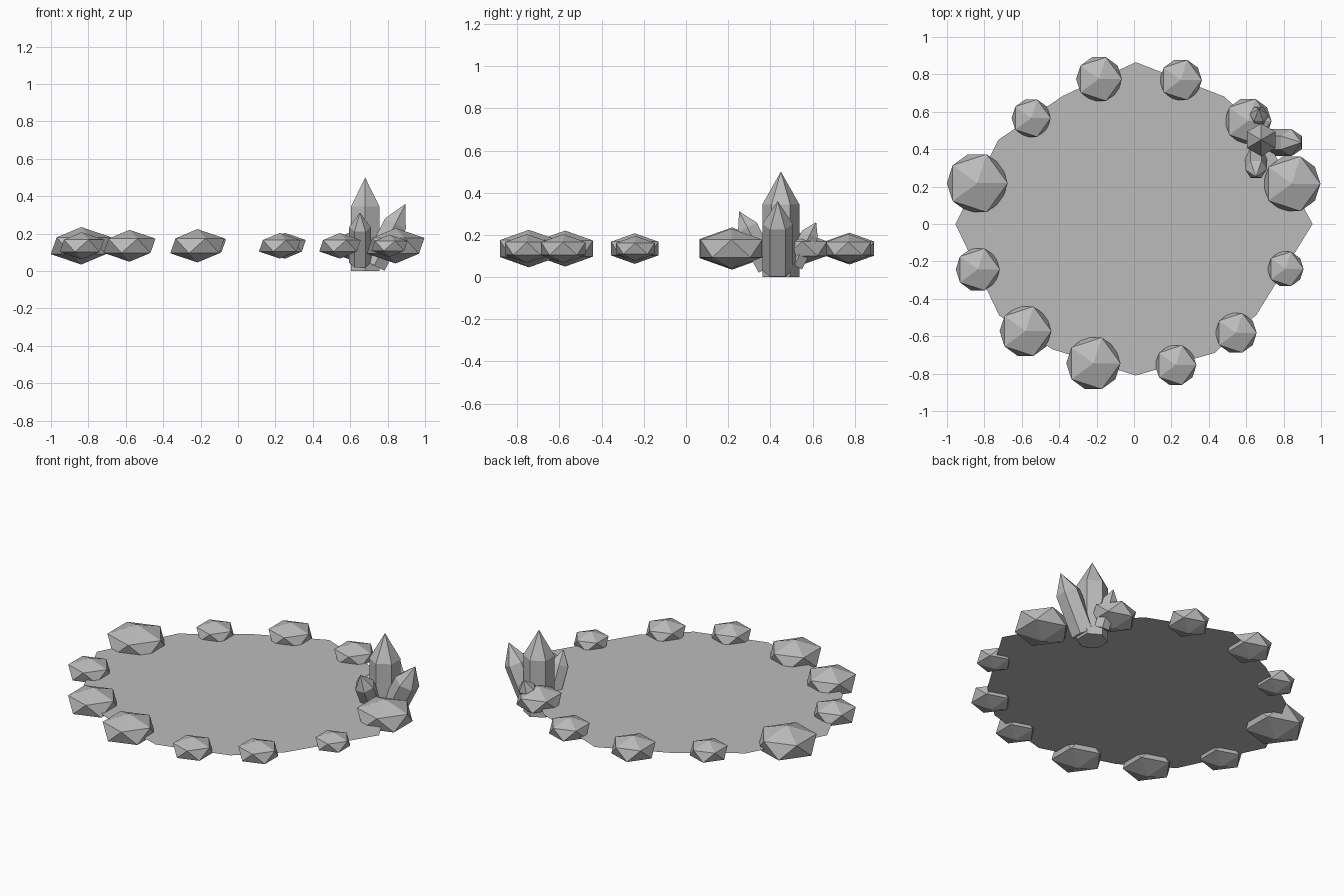
import bpy
import bmesh
from math import sin, cos, pi, radians
from mathutils import Matrix, Vector

cube = bpy.data.objects.get("Cube")
if cube:
    bpy.data.objects.remove(cube, do_unlink=True)

grey = bpy.data.materials.new("stone grey")
grey.use_nodes = True
GREY = (0.5, 0.5, 0.5, 1)
grey.diffuse_color = GREY
grey.node_tree.nodes["Principled BSDF"].inputs["Base Color"].default_value = GREY


def finish(bm, name, matrix):
    """Turn a bmesh into a flat-shaded object at the given placement."""
    mesh = bpy.data.meshes.new(name)
    bm.to_mesh(mesh)
    bm.free()
    mesh.materials.append(grey)
    obj = bpy.data.objects.new(name, mesh)
    obj.matrix_world = matrix
    bpy.context.collection.objects.link(obj)


def stone(name, x, y, radius):
    bm = bmesh.new()
    bmesh.ops.create_icosphere(bm, subdivisions=1, radius=radius)
    bmesh.ops.scale(bm, vec=(1, 1, 0.55), verts=bm.verts)
    finish(bm, name, Matrix.Translation((x, y, 0.135)))


def crystal(name, base, radius, shoulder, tip, lean=0, heading=0):
    """Six-sided prism with a pointed end, leaning towards its heading."""
    bm = bmesh.new()
    angles = [pi / 2 + i * pi / 3 for i in range(6)]
    low, high = ([bm.verts.new((radius * cos(a), radius * sin(a), z)) for a in angles]
                 for z in (0, shoulder))
    apex = bm.verts.new((0, 0, tip))
    bm.faces.new(low[::-1])
    for i in range(6):
        j = (i + 1) % 6
        bm.faces.new((low[i], low[j], high[j], high[i]))
        bm.faces.new((high[i], high[j], apex))
    finish(bm, name, Matrix.Translation(base)
           @ Matrix.Rotation(radians(heading), 4, 'Z')
           @ Matrix.Rotation(radians(lean), 4, 'Y'))


# Flat pool surface with an uneven twelve-sided rim
rim = [(0.955, 0), (0.70, 0.47), (0.485, 0.68), (0.01, 0.865), (-0.38, 0.685),
       (-0.725, 0.45), (-0.955, 0), (-0.72, -0.49), (-0.435, -0.67),
       (0.01, -0.81), (0.43, -0.69), (0.655, -0.485)]
bm = bmesh.new()
bm.faces.new([bm.verts.new(Vector((x, y, 0))) for x, y in rim])
finish(bm, "pool_surface", Matrix.Translation((0, 0, 0.12)))

# Ring of flattened stones: x, y, radius
stones = [(-0.838, 0.218, 0.182), (-0.55, 0.566, 0.117), (-0.187, 0.775, 0.137),
          (0.25, 0.77, 0.126), (0.61, 0.55, 0.14), (0.843, 0.215, 0.172),
          (0.81, -0.24, 0.108), (0.545, -0.582, 0.124), (0.223, -0.754, 0.124),
          (-0.217, -0.745, 0.162), (-0.58, -0.573, 0.155), (-0.835, -0.243, 0.132)]
for number, (x, y, radius) in enumerate(stones, 1):
    stone(f"rim_stone_{number}", x, y, radius)

# Crystal cluster
crystal("tall_crystal", (0.68, 0.45, 0), 0.0875, 0.345, 0.5)
crystal("side_crystal", (0.728, 0.435, 0.03), 0.072, 0.25, 0.37, 27, 0)
crystal("front_crystal", (0.652, 0.389, 0.043), 0.058, 0.215, 0.302, 27, -90)
crystal("back_crystal", (0.667, 0.513, 0.055), 0.048, 0.165, 0.23, 27, 90)
